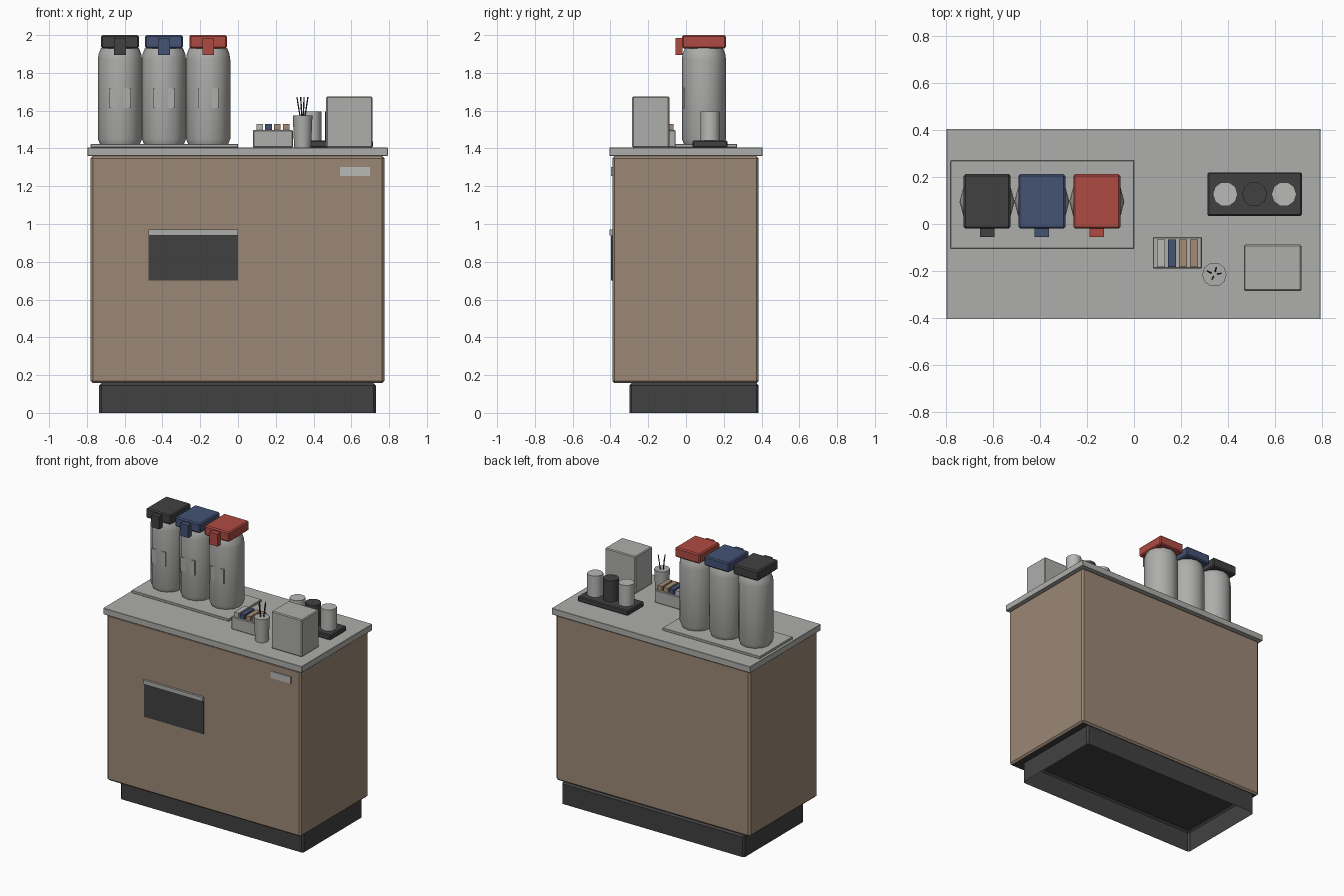
import bpy, bmesh, math
from mathutils import Vector

cube = bpy.data.objects.get("Cube")
if cube:
    bpy.data.objects.remove(cube, do_unlink=True)


def material(name, r, g, b):
    m = bpy.data.materials.new(name)
    m.use_nodes = True
    m.diffuse_color = (r, g, b, 1)
    m.node_tree.nodes["Principled BSDF"].inputs["Base Color"].default_value = (r, g, b, 1)
    return m


WOOD = material("wood_brown", 0.33, 0.245, 0.18)
GREY = material("steel_grey", 0.42, 0.42, 0.41)
PALE = material("pale_grey", 0.48, 0.48, 0.47)
DARK = material("charcoal", 0.053, 0.053, 0.053)
BLUE = material("navy_blue", 0.058, 0.084, 0.174)
RED = material("brick_red", 0.43, 0.069, 0.054)
TAN = material("tan", 0.37, 0.265, 0.18)


def finish(name, bm, mat, smooth=False):
    bmesh.ops.recalc_face_normals(bm, faces=bm.faces)
    mesh = bpy.data.meshes.new(name)
    bm.to_mesh(mesh)
    bm.free()
    mesh.materials.append(mat)
    ob = bpy.data.objects.new(name, mesh)
    bpy.context.collection.objects.link(ob)
    if smooth:
        bpy.ops.object.select_all(action="DESELECT")
        ob.select_set(True)
        bpy.context.view_layer.objects.active = ob
        bpy.ops.object.shade_smooth_by_angle(angle=math.radians(40))
    return ob


def box(name, x, y, z, mat, bevel=0.0, open_bottom=False):
    """Box from (min, max) ranges on each axis."""
    bm = bmesh.new()
    bmesh.ops.create_cube(bm, size=1)
    for v in bm.verts:
        v.co = [r[0] if c < 0 else r[1] for c, r in zip(v.co, (x, y, z))]
    if bevel:
        edges = [e for e in bm.edges
                 if not (open_bottom and all(v.co.z == z[0] for v in e.verts))]
        bmesh.ops.bevel(bm, geom=edges, offset=bevel, segments=1, affect="EDGES")
    if open_bottom:
        bm.normal_update()
        low = [f for f in bm.faces if f.normal.z < -0.9]
        bmesh.ops.delete(bm, geom=low, context="FACES")
    return finish(name, bm, mat)


def turned(name, cx, cy, profile, sides, mat):
    """Closed solid turned from (radius, height) points."""
    bm = bmesh.new()
    rings = []
    for r, z in profile:
        angles = [math.tau * i / sides for i in range(sides)]
        rings.append([bm.verts.new((cx + r * math.cos(a), cy + r * math.sin(a), z))
                      for a in angles])
    for low, high in zip(rings, rings[1:]):
        for i in range(sides):
            j = (i + 1) % sides
            bm.faces.new((low[i], low[j], high[j], high[i]))
    bm.faces.new(rings[0][::-1])
    bm.faces.new(rings[-1])
    return finish(name, bm, mat, smooth=True)


def rod(name, start, end, radius, mat):
    a, b = Vector(start), Vector(end)
    bm = bmesh.new()
    bmesh.ops.create_cone(bm, cap_ends=True, segments=6, radius1=radius,
                          radius2=radius, depth=(b - a).length)
    ob = finish(name, bm, mat)
    ob.location = (a + b) / 2
    ob.rotation_euler = (b - a).to_track_quat("Z", "Y").to_euler()
    return ob


# Cabinet, hollow plinth and countertop
box("plinth", (-0.735, 0.73), (-0.3, 0.385), (0, 0.157), DARK, 0.012, True)
cabinet = box("cabinet", (-0.78, 0.775), (-0.39, 0.385), (0.157, 1.36), WOOD, 0.012)
cabinet.data.materials.append(DARK)
for face in cabinet.data.polygons:
    if face.normal.z < -0.9:
        face.material_index = 1
TOP = 1.405
box("countertop", (-0.797, 0.793), (-0.405, 0.405), (1.36, TOP), GREY, 0.002)

# Front slot panel, its lip and the small plate
box("waste_panel", (-0.475, 0), (-0.396, -0.388), (0.7, 0.94), DARK)
box("waste_lip", (-0.475, 0), (-0.405, -0.388), (0.94, 0.97), GREY)
box("front_plate", (0.54, 0.7), (-0.397, -0.388), (1.253, 1.302), PALE)

# Drink dispensers on a low tray
box("dispenser_tray", (-0.78, 0), (-0.105, 0.27), (TOP, 1.423), GREY, 0.002)
for side, x, mat in (("right", -0.625, DARK), ("middle", -0.392, BLUE), ("left", -0.158, RED)):
    turned(side + "_dispenser", x, 0.095,
           [(0.106, 1.423), (0.117, 1.45), (0.117, 1.87), (0.113, 1.9), (0.1, 1.932)],
           12, GREY)
    box(side + "_label", (x - 0.055, x + 0.055), (-0.017, 0.01), (1.615, 1.72), GREY)
    box(side + "_lid", (x - 0.1, x + 0.1), (-0.02, 0.212), (1.93, 2), mat, 0.008)
    box(side + "_spout", (x - 0.031, x + 0.031), (-0.055, -0.018), (1.895, 1.985), mat)

# Cup stand with three stacks
box("cup_stand", (0.312, 0.715), (0.035, 0.22), (TOP, 1.442), DARK, 0.006)
for i, mat in enumerate((PALE, DARK, PALE)):
    turned("cup_stack", 0.388 + 0.125 * i, 0.127,
           [(0.053, 1.44), (0.053, 1.595)], 10, mat)

# Packet holder
box("packet_holder", (0.08, 0.29), (-0.19, -0.055), (TOP, 1.497), GREY, 0.004)
for i, mat in enumerate((PALE, BLUE, TAN, TAN)):
    x = 0.097 + 0.047 * i
    box("packet", (x, x + 0.035), (-0.182, -0.065), (1.49, 1.53), mat)

# Stirrer cup and stirrers
turned("stirrer_cup", 0.342, -0.215, [(0.045, TOP), (0.052, 1.575)], 10, GREY)
for dx, dy in ((-0.03, 0.015), (-0.01, -0.02), (0.008, 0.03), (0.028, 0.005)):
    rod("stirrer", (0.342 + dx * 0.4, -0.215 + dy * 0.4, 1.56),
        (0.342 + dx, -0.215 + dy, 1.672), 0.0035, DARK)

# Napkin box
box("napkin_box", (0.467, 0.712), (-0.285, -0.088), (TOP, 1.675), GREY, 0.006)
